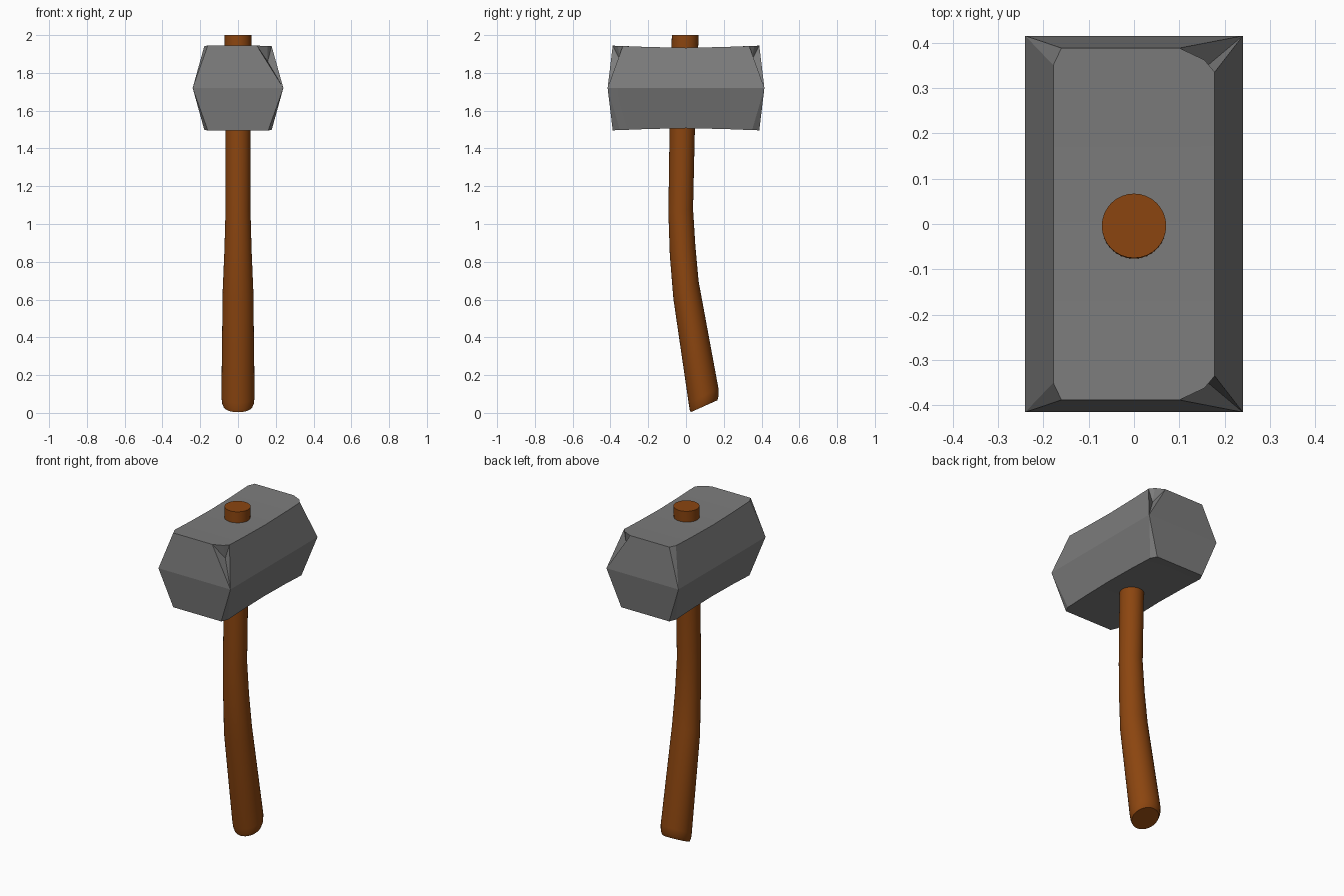
import bpy, bmesh, math
from mathutils import Vector

cube = bpy.data.objects.get("Cube")
if cube:
    bpy.data.objects.remove(cube, do_unlink=True)


def material(name, rgb):
    m = bpy.data.materials.new(name)
    m.use_nodes = True
    m.diffuse_color = (*rgb, 1)
    m.node_tree.nodes["Principled BSDF"].inputs["Base Color"].default_value = (*rgb, 1)
    return m


def finish(bm, name, mat, angle):
    bmesh.ops.remove_doubles(bm, verts=bm.verts, dist=0.0005)
    bmesh.ops.recalc_face_normals(bm, faces=bm.faces)
    me = bpy.data.meshes.new(name)
    bm.to_mesh(me)
    bm.free()
    ob = bpy.data.objects.new(name, me)
    bpy.context.collection.objects.link(ob)
    me.materials.append(mat)
    bpy.ops.object.select_all(action='DESELECT')
    ob.select_set(True)
    bpy.context.view_layer.objects.active = ob
    bpy.ops.object.shade_smooth_by_angle(angle=math.radians(angle))
    return ob


steel = material("grey steel", (0.2, 0.2, 0.2))
wood = material("brown wood", (0.26, 0.06, 0.005))

# Handle: tilted rings (y, z, radius, tilt) swept from the top down to the rounded butt
RINGS = [(-0.004, 2.0, 0.071, 0), (-0.02, 1.5, 0.067, 0), (-0.028, 1.07, 0.066, 0.15),
         (-0.018, 0.86, 0.072, 0.35), (0.0, 0.65, 0.081, 0.6), (0.093, 0.09, 0.088, 0.46),
         (0.096, 0.055, 0.085, 0.43), (0.095, 0.035, 0.077, 0.42)]
SIDES = 32
bm = bmesh.new()
loops = []
for y, z, r, tilt in RINGS:
    loop = []
    for i in range(SIDES):
        a = math.tau * i / SIDES
        s = r * math.sin(a)
        loop.append(bm.verts.new((r * math.cos(a), y + s * math.cos(tilt), z + s * math.sin(tilt))))
    loops.append(loop)
for upper, lower in zip(loops, loops[1:]):
    for i in range(SIDES):
        j = (i + 1) % SIDES
        bm.faces.new((upper[i], upper[j], lower[j], lower[i]))
bm.faces.new(loops[0])
bm.faces.new(loops[-1])
finish(bm, "handle", wood, 35)

# Head: hexagonal block with slightly hollow top and bottom and chipped corners
MID, EDGE, RIDGE, END = 1.72, 0.178, 0.24, 0.415
bm = bmesh.new()


def face(*pts):
    bm.faces.new([bm.verts.new(p) for p in pts])


def quarter(sx, sy, sz):
    """One eighth of the block, chipped deeply on the upper left corners."""
    def p(x, y, h):
        return Vector((sx * x, sy * y, MID + sz * h))
    tip = p(RIDGE, END, 0)
    centre_edge, mid_edge = p(EDGE, 0, 0.213), p(EDGE, 0.2, 0.217)
    centre, mid = p(0, 0, 0.213), p(0, 0.2, 0.217)
    end_top, end_mid = p(0, 0.388, 0.224), p(0, END, 0)
    chipped = sx > 0 and sz > 0
    if chipped:
        a, b = p(0.10, 0.388, 0.224), p(EDGE, 0.335, 0.222)
        m, dent = p(0.155, 0.362, 0.223), p(0.157, 0.345, 0.14)
        face(a, m, dent)
        face(m, b, dent)
        face(a, dent, tip)
        face(b, dent, tip)
        rim = (a, m, b)
    else:
        a, b = p(0.16, 0.388, 0.224), p(EDGE, 0.35, 0.223)
        face(a, b, tip)
        rim = (a, b)
    # Flat side, top and striking face
    face(centre, mid, mid_edge, centre_edge)
    face(mid, end_top, *rim, mid_edge)
    face(centre_edge, mid_edge, p(RIDGE, 0.2, 0), p(RIDGE, 0, 0))
    face(mid_edge, b, tip, p(RIDGE, 0.2, 0))
    face(end_top, a, tip, end_mid)


for sx in (-1, 1):
    for sy in (-1, 1):
        for sz in (-1, 1):
            quarter(sx, sy, sz)
finish(bm, "hammer_head", steel, 12)
